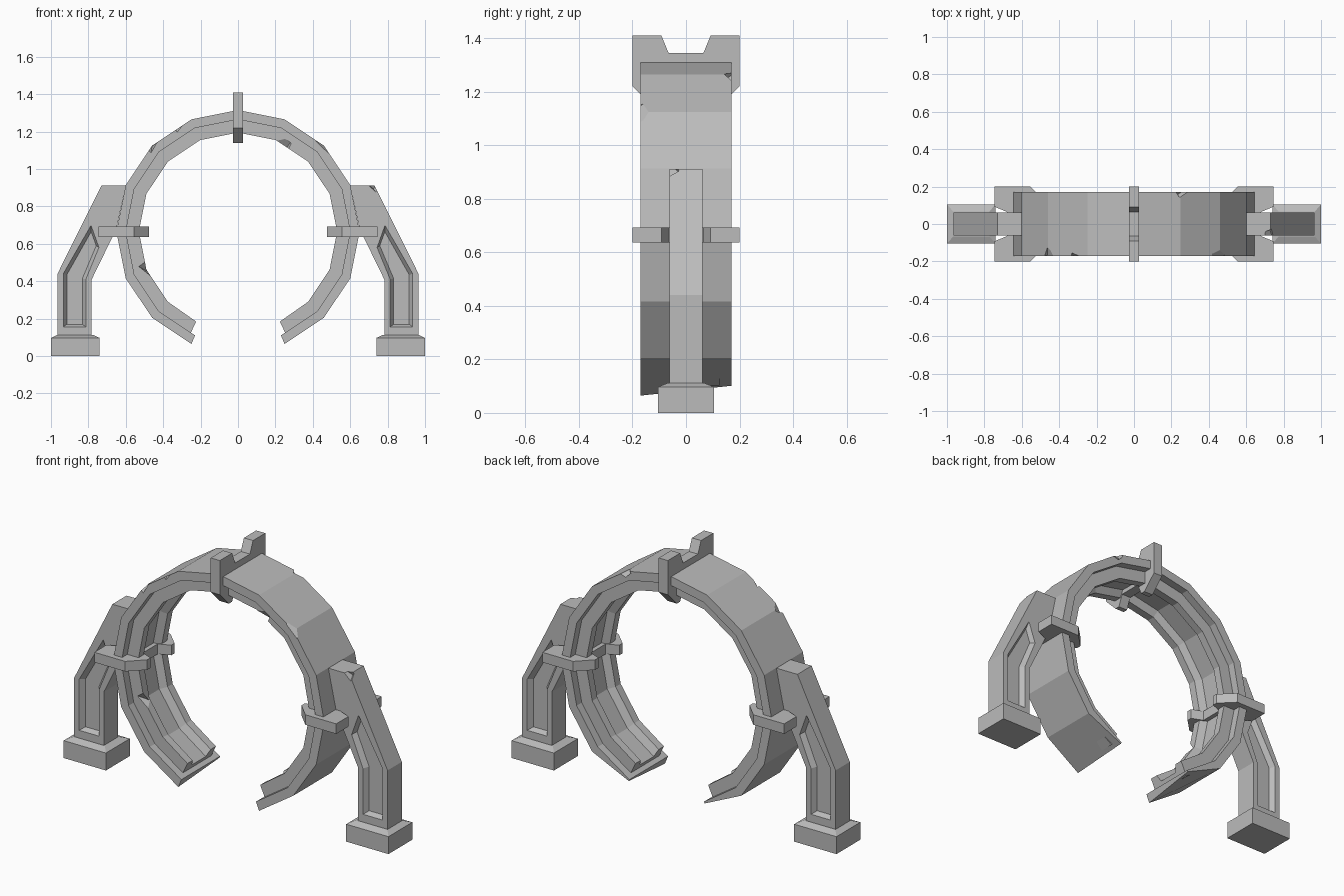
import bpy, bmesh
from math import sin, cos, radians, pi
from mathutils import Vector, Euler

old = bpy.data.objects.get("Cube")
if old:
    bpy.data.objects.remove(old, do_unlink=True)

stone = bpy.data.materials.new("grey stone")
stone.use_nodes = True
GREY = (0.5, 0.5, 0.5, 1)
stone.diffuse_color = GREY
stone.node_tree.nodes["Principled BSDF"].inputs["Base Color"].default_value = GREY

CENTRE_Z = 0.665
RADIUS = 0.65
HALF_WIDTH = 0.17


def loft(name, sections):
    """Join matching cross-sections into one closed flat-faced solid."""
    bm = bmesh.new()
    rings = [[bm.verts.new(p) for p in s] for s in sections]
    n = len(rings[0])
    for a, b in zip(rings, rings[1:]):
        for i in range(n):
            j = (i + 1) % n
            bm.faces.new((a[i], a[j], b[j], b[i]))
    bm.faces.new(rings[0])
    bm.faces.new(rings[-1])
    bmesh.ops.recalc_face_normals(bm, faces=bm.faces)
    mesh = bpy.data.meshes.new(name)
    bm.to_mesh(mesh)
    bm.free()
    mesh.materials.append(stone)
    obj = bpy.data.objects.new(name, mesh)
    bpy.context.collection.objects.link(obj)
    return obj


def cut(obj, cutters):
    """Subtract the cutters, bake the result and discard them."""
    for c in cutters:
        c.hide_render = True
        mod = obj.modifiers.new("cut", 'BOOLEAN')
        mod.operation = 'DIFFERENCE'
        mod.solver = 'EXACT'
        mod.object = c
    graph = bpy.context.evaluated_depsgraph_get()
    baked = bpy.data.meshes.new_from_object(obj.evaluated_get(graph))
    obj.modifiers.clear()
    obj.data = baked
    for c in cutters:
        bpy.data.objects.remove(c, do_unlink=True)


def on_ring(angle, r, y):
    """Point on the ring; angle is in degrees from the top towards +x."""
    a = radians(angle)
    return Vector((r * sin(a), y, CENTRE_Z + r * cos(a)))


def chip(position, size, turn):
    """Small tilted block that breaks a corner."""
    h = size / 2
    rot = Euler(turn).to_matrix()
    square = [(-h, -h), (h, -h), (h, h), (-h, h)]
    return loft("chip", [[rot @ Vector((x, y, z)) + position for x, y in square]
                         for z in (-h, h)])


# Broken ring: wide outer band, with the back corners of its ends worn thin
steps = [22.5 * i for i in range(-7, 8)]
band_profile = [(RADIUS, -HALF_WIDTH), (RADIUS, HALF_WIDTH),
                (0.60, HALF_WIDTH), (0.60, -HALF_WIDTH)]
band_sections = [[on_ring(a, r, y) for r, y in band_profile] for a in steps]
for end, a in ((0, steps[0]), (-1, steps[-1])):
    band_sections[end][1] = on_ring(a, 0.61, HALF_WIDTH)
ring_band = loft("ring_outer_band", band_sections)
cut(ring_band, [chip(on_ring(a, RADIUS + 0.022, y * 1.12), 0.08, (0.7, 0.5, t))
                for a, y, t in ((-45, -HALF_WIDTH, 0.3), (-29, -HALF_WIDTH, 0.8),
                                (45, -HALF_WIDTH, 0.5), (24, HALF_WIDTH, 0.6))])

# Inner rails with a shallow channel between them
half_rail = [(0.62, 0.125), (0.53, 0.125), (0.53, 0.08), (0.57, 0.06)]
rail_profile = half_rail + [(r, -y) for r, y in reversed(half_rail)]
rail_steps = [-155] + steps[1:-1] + [155]
ring_rails = loft("ring_inner_rails",
                  [[on_ring(a, r, y) for r, y in rail_profile] for a in rail_steps])
cut(ring_rails, [chip(on_ring(a, 0.51, -0.14), 0.07, (0.6, 0.4, t))
                 for a, t in ((28, 0.4), (-112, 0.7))])

# Clamps gripping the ring at the top and both sides
half_clamp = [(0.68, 0.065), (0.745, 0.092), (0.745, 0.20), (0.555, 0.20),
              (0.475, 0.12), (0.475, 0.092), (0.54, 0.065)]
clamp_profile = half_clamp + [(r, -y) for r, y in reversed(half_clamp)]
for name, angle in (("top_clamp", 0), ("left_clamp", 90), ("right_clamp", -90)):
    a = radians(angle)
    along = Vector((cos(a), 0, -sin(a))) * 0.028
    loft(name, [[on_ring(angle, r, y) + along * s for r, y in clamp_profile]
                for s in (-1, 1)])

# Bent side supports with sunken panels, each on a plinth
support = [(0.60, 0.912), (0.73, 0.912), (0.965, 0.44), (0.965, 0.10),
           (0.782, 0.10), (0.782, 0.41), (0.65, 0.68)]
panel_rim = [(0.935, 0.155), (0.813, 0.155), (0.813, 0.41),
             (0.743, 0.58), (0.786, 0.70), (0.935, 0.44)]
panel_floor = [(0.915, 0.17), (0.832, 0.17), (0.832, 0.415),
               (0.758, 0.59), (0.785, 0.665), (0.915, 0.435)]


def flat(points, side, y):
    return [Vector((side * x, y, z)) for x, z in points]


def rectangle(side, half_x, half_y, z):
    return [Vector((side * 0.87 + sx * half_x, sy * half_y, z))
            for sx, sy in ((-1, -1), (1, -1), (1, 1), (-1, 1))]


for label, side in (("left", 1), ("right", -1)):
    body = loft(label + "_support", [flat(support, side, y) for y in (-0.0625, 0.0625)])
    cutters = [loft("panel", [flat(panel_rim, side, face * 0.0635),
                              flat(panel_floor, side, face * 0.035)])
               for face in (-1, 1)]
    if side == 1:
        cutters.append(chip(Vector((0.735, -0.075, 0.925)), 0.07, (0.5, 0.6, pi / 5)))
    cut(body, cutters)
    loft(label + "_plinth", [rectangle(side, 0.13, 0.105, 0),
                             rectangle(side, 0.13, 0.105, 0.097),
                             rectangle(side, 0.098, 0.068, 0.112)])
